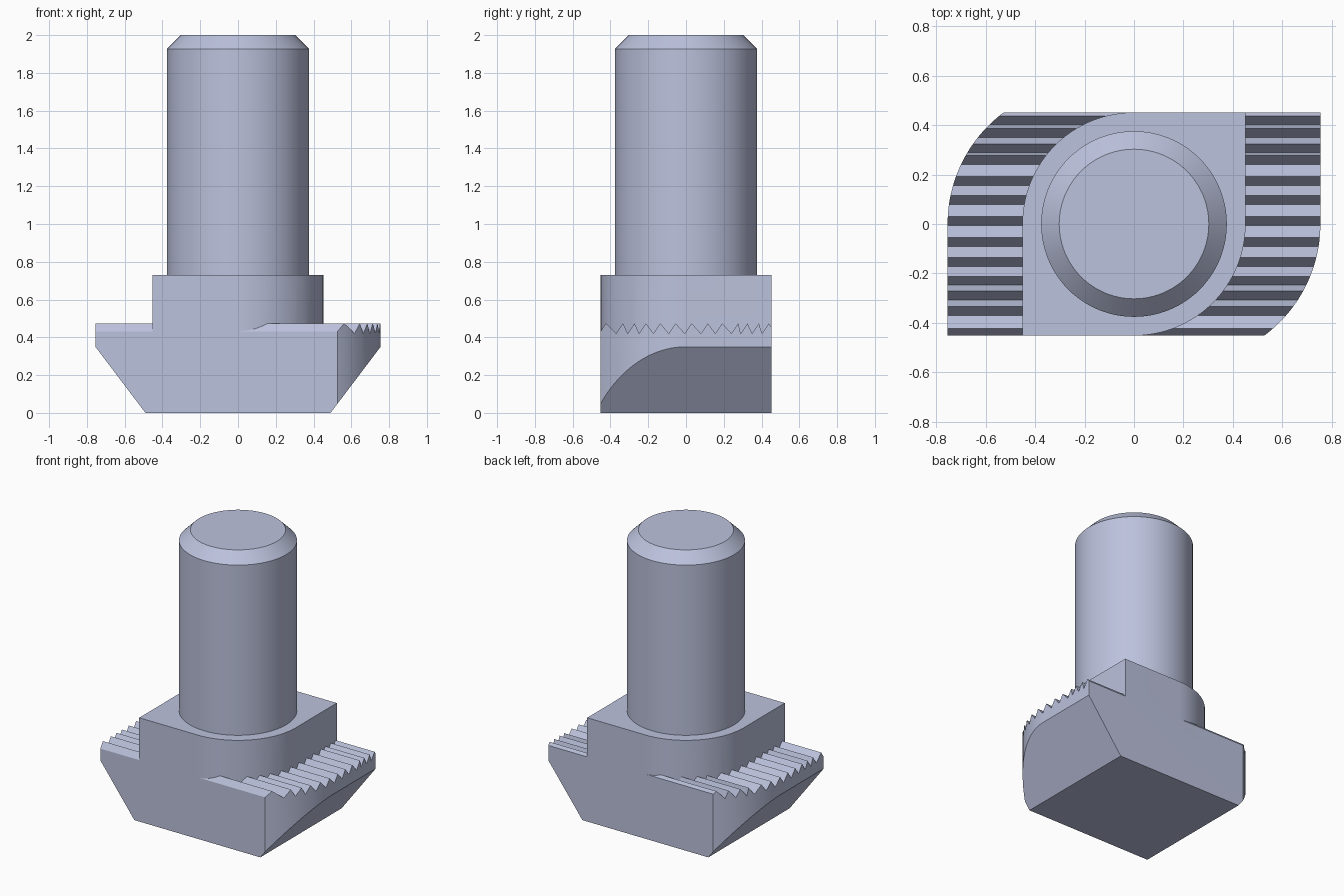
import bpy, bmesh, math
from mathutils import Vector

cube = bpy.data.objects.get("Cube")
if cube:
    bpy.data.objects.remove(cube, do_unlink=True)

steel = bpy.data.materials.new("blue_grey_steel")
steel.use_nodes = True
COLOUR = (0.50, 0.54, 0.72, 1)
steel.diffuse_color = COLOUR
steel.node_tree.nodes["Principled BSDF"].inputs["Base Color"].default_value = COLOUR


def prism(name, points, direction, cuts=()):
    """Extrude a closed outline, then slice away what lies outside the cut planes."""
    bm = bmesh.new()
    face = bm.faces.new([bm.verts.new(p) for p in points])
    new = bmesh.ops.extrude_face_region(bm, geom=[face])["geom"]
    bmesh.ops.translate(bm, vec=direction, verts=[v for v in new if isinstance(v, bmesh.types.BMVert)])
    for co, normal in cuts:
        geom = bm.verts[:] + bm.edges[:] + bm.faces[:]
        cut = bmesh.ops.bisect_plane(bm, geom=geom, plane_co=co, plane_no=normal, clear_outer=True)
        rim = [e for e in cut["geom_cut"] if isinstance(e, bmesh.types.BMEdge)]
        bmesh.ops.holes_fill(bm, edges=rim, sides=0)
    bmesh.ops.recalc_face_normals(bm, faces=bm.faces)
    return finish(name, bm)


def finish(name, bm):
    mesh = bpy.data.meshes.new(name)
    bm.to_mesh(mesh)
    bm.free()
    obj = bpy.data.objects.new(name, mesh)
    bpy.context.collection.objects.link(obj)
    mesh.materials.append(steel)
    return obj


def combine(target, other, operation):
    mod = target.modifiers.new(operation.lower(), 'BOOLEAN')
    mod.operation, mod.solver, mod.object = operation, 'EXACT', other
    bpy.context.view_layer.objects.active = target
    bpy.ops.object.modifier_apply(modifier=mod.name)
    bpy.data.objects.remove(other, do_unlink=True)


def smooth(obj):
    bpy.ops.object.select_all(action='DESELECT')
    obj.select_set(True)
    bpy.context.view_layer.objects.active = obj
    bpy.ops.object.shade_smooth_by_angle(angle=math.radians(20))


def turned_outline(half_x, half_y, radius, z):
    """Rectangle with two opposite corners rounded, symmetric under a half turn."""
    sweep = math.asin(half_y / radius)
    half = [(half_x, half_y)]
    for i in range(33):
        a = -sweep * i / 32
        half.append((half_x - radius + radius * math.cos(a), radius * math.sin(a)))
    return [(s * x, s * y, z) for s in (1, -1) for x, y in half]


# Head: rounded block with sloping undersides
WIDTH, DEPTH = 0.755, 0.452
slopes = [(Vector((s * 0.49, 0, 0)), Vector((s * 0.35, 0, -0.265))) for s in (1, -1)]
head = prism("clamping_head", turned_outline(WIDTH, DEPTH, 0.5625, 0), (0, 0, 0.6), slopes)

# Serrations: ridges running across the shoulders, more closely spaced at the ends
rises = [-0.442, -0.352, -0.29, -0.23, -0.154, -0.073, 0.012,
         0.097, 0.174, 0.259, 0.307, 0.368, 0.42]
ridge = [(-1, -0.6, 1), (-1, -0.6, 0.42)]
for y in rises:
    ridge += [(-1, y - 0.018, 0.42), (-1, y + 0.018, 0.474)]
ridge += [(-1, 0.47, 0.43), (-1, 0.6, 0.43), (-1, 0.6, 1)]
combine(head, prism("serration_cutter", ridge, (2, 0, 0)), 'DIFFERENCE')

# Neck: square block with two rounded corners, joined to the head
neck = prism("neck", turned_outline(DEPTH, DEPTH, DEPTH, 0.2), (0, 0, 0.53))
combine(head, neck, 'UNION')
smooth(head)

# Stud: round shank with a chamfered tip
bm = bmesh.new()
bmesh.ops.create_cone(bm, cap_ends=True, segments=96, radius1=0.376, radius2=0.376, depth=1.3)
bmesh.ops.translate(bm, vec=(0, 0, 1.35), verts=bm.verts)
tip = [e for e in bm.edges if all(v.co.z > 1.99 for v in e.verts)]
bmesh.ops.bevel(bm, geom=tip, offset=0.073, segments=1, affect='EDGES')
smooth(finish("stud", bm))
